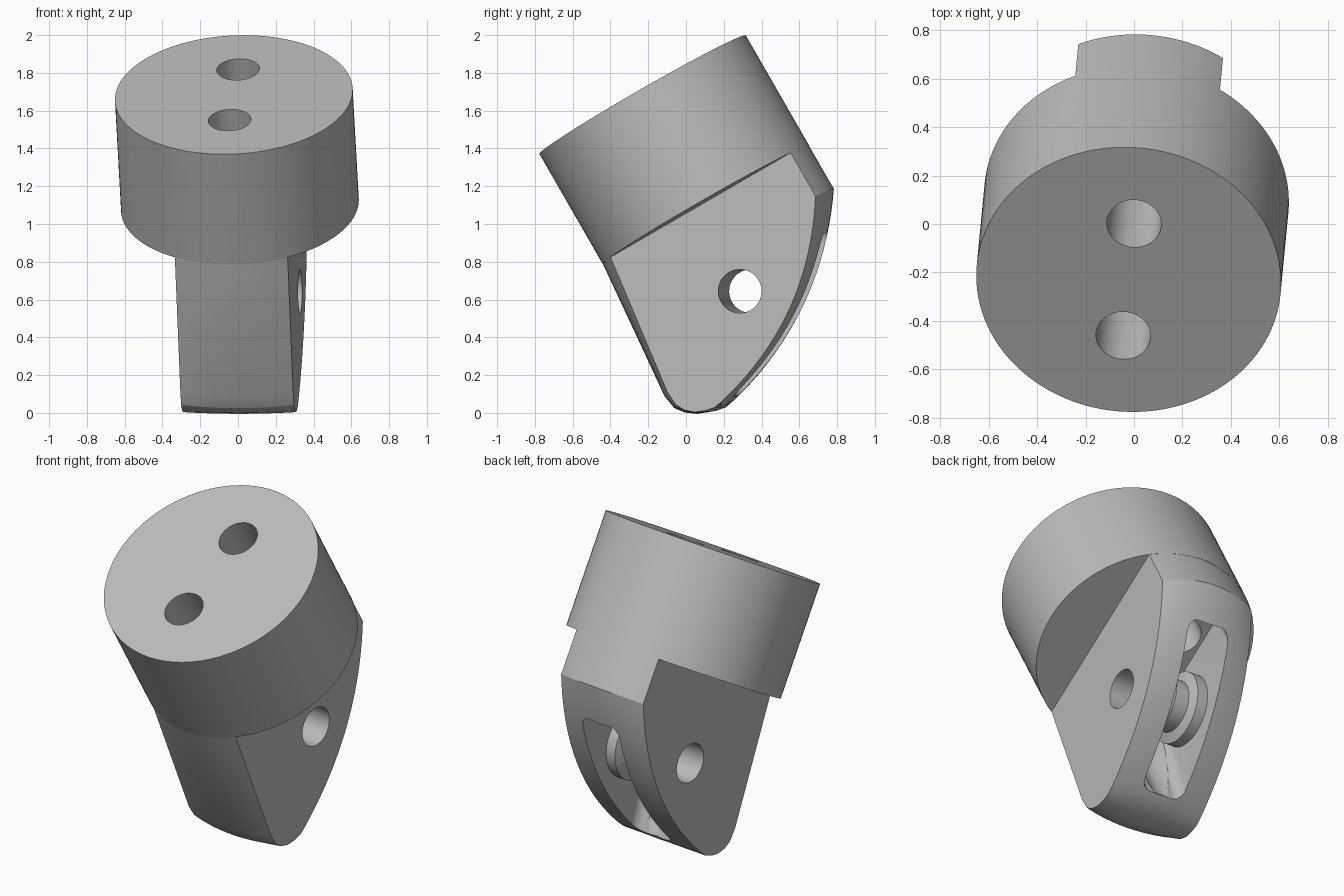
import bpy, bmesh, math
from mathutils import Matrix, Vector

cube = bpy.data.objects.get("Cube")
if cube:
    bpy.data.objects.remove(cube)

# Overall tilt of the part: built upright, then leaned and turned
PLACE = (Matrix.Rotation(math.radians(-5.5), 4, 'Z') @ Matrix.Rotation(math.radians(30), 4, 'X')
         @ Matrix.Translation((0, 0.6425, 0)))
RADIUS, HALF, STEP, TOP = 0.63, 0.3, 0.9, 1.574
CHORD = math.sqrt(RADIUS ** 2 - HALF ** 2)

grey = bpy.data.materials.new("plain_grey")
grey.use_nodes = True
grey.diffuse_color = (0.5, 0.5, 0.5, 1)
grey.node_tree.nodes["Principled BSDF"].inputs["Base Color"].default_value = (0.5, 0.5, 0.5, 1)


def finish(name, bm):
    bmesh.ops.recalc_face_normals(bm, faces=bm.faces)
    mesh = bpy.data.meshes.new(name)
    bm.to_mesh(mesh)
    bm.free()
    mesh.materials.append(grey)
    obj = bpy.data.objects.new(name, mesh)
    bpy.context.collection.objects.link(obj)
    return obj


def cylinder(name, radius, length, matrix, segments=64):
    bm = bmesh.new()
    bmesh.ops.create_cone(bm, cap_ends=True, segments=segments, radius1=radius,
                          radius2=radius, depth=length, matrix=matrix)
    return finish(name, bm)


def activate(obj):
    bpy.ops.object.select_all(action='DESELECT')
    obj.select_set(True)
    bpy.context.view_layer.objects.active = obj


def combine(target, tool, operation):
    mod = target.modifiers.new("combine", 'BOOLEAN')
    mod.operation, mod.object, mod.solver = operation, tool, 'EXACT'
    activate(target)
    bpy.ops.object.modifier_apply(modifier=mod.name)
    bpy.data.objects.remove(tool)


def make_leg():
    # Side profile with the outward bulge direction of each point
    edge = CHORD - 0.001
    start, end = Vector((edge, 0.636)), Vector((-0.408, -0.054))
    normal = Vector((0.582, -0.813))
    profile = [((0.5, 1.0), (0, 0)), ((edge, STEP), (1, 0))]
    for i in range(21):
        t = i / 20
        point = start.lerp(end, t) + normal * 0.48 * t * (1 - t)
        profile.append((point, Vector((1, 0)).lerp(Vector((0, -0.15)), t)))
    nose = [(-0.47, -0.066), (-0.525, -0.055), (-0.575, -0.034), (-0.617, 0.003), (-0.643, 0.05)]
    profile += [(p, (-0.12 * i, 0)) for i, p in enumerate(nose)]
    profile += [((-0.648, 0.13), (-0.6, 0)), ((-edge, STEP), (-1, 0)), ((-0.5, 1.0), (0, 0))]
    # Sweep the profile across the width
    bm = bmesh.new()
    columns = 20
    rows = []
    for c in range(columns + 1):
        x = HALF * (2 * c / columns - 1)
        bulge = math.sqrt(RADIUS ** 2 - x * x) - CHORD
        rows.append([bm.verts.new((x, p[0] + d[0] * bulge, p[1] + d[1] * bulge))
                     for p, d in profile])
    count = len(profile)
    for a, b in zip(rows, rows[1:]):
        for i in range(count):
            j = (i + 1) % count
            bm.faces.new((a[i], a[j], b[j], b[i]))
    bm.faces.new(rows[0])
    bm.faces.new(rows[-1])
    return finish("leg", bm)


def make_slot():
    # Rounded pocket, its front wall leaning back towards the top
    bm = bmesh.new()
    bmesh.ops.create_cube(bm, size=1, matrix=Matrix.Translation((0, 0.03, 0.17))
                          @ Matrix.Diagonal((0.27, 0.9, 0.94, 1)))
    for v in bm.verts:
        if v.co.z > 0.5 and v.co.y < 0:
            v.co.y = -0.24
    upright = [e for e in bm.edges if abs(e.verts[0].co.z - e.verts[1].co.z) > 0.5]
    bmesh.ops.bevel(bm, geom=upright, offset=0.06, segments=6, affect='EDGES', profile=0.5)
    return finish("slot_cutter", bm)


def make_pulley(pivot):
    # Grooved hollow wheel, turned round the pin axis
    outline = [(-0.135, 0.115), (-0.135, 0.21), (-0.07, 0.21), (-0.05, 0.15),
               (0.05, 0.15), (0.07, 0.21), (0.135, 0.21), (0.135, 0.115)]
    bm = bmesh.new()
    steps = 64
    rings = []
    for s in range(steps):
        a = 2 * math.pi * s / steps
        rings.append([bm.verts.new((x, pivot.y + r * math.cos(a), pivot.z + r * math.sin(a)))
                      for x, r in outline])
    for s in range(steps):
        a, b = rings[s], rings[(s + 1) % steps]
        for i in range(len(outline)):
            j = (i + 1) % len(outline)
            bm.faces.new((a[i], a[j], b[j], b[i]))
    return finish("pulley", bm)


# Round head joined to the flat-sided leg
body = cylinder("body", RADIUS, TOP - STEP, Matrix.Translation((0, 0, (TOP + STEP) / 2)), 128)
combine(body, make_leg(), 'UNION')

# Pocket, two rope holes and the cross pin hole
pivot = Vector((0, -0.047, 0.40))
combine(body, make_slot(), 'DIFFERENCE')
for y in (-0.268, 0.268):
    combine(body, cylinder("rope_cutter", 0.113, 1.8, Matrix.Translation((0, y, 0.85))), 'DIFFERENCE')
combine(body, cylinder("pin_cutter", 0.115, 1, Matrix.Translation(pivot)
                       @ Matrix.Rotation(math.pi / 2, 4, 'Y')), 'DIFFERENCE')
pulley = make_pulley(pivot)

for obj in (body, pulley):
    obj.data.transform(PLACE)
    activate(obj)
    bpy.ops.object.shade_smooth_by_angle(angle=math.radians(25))
